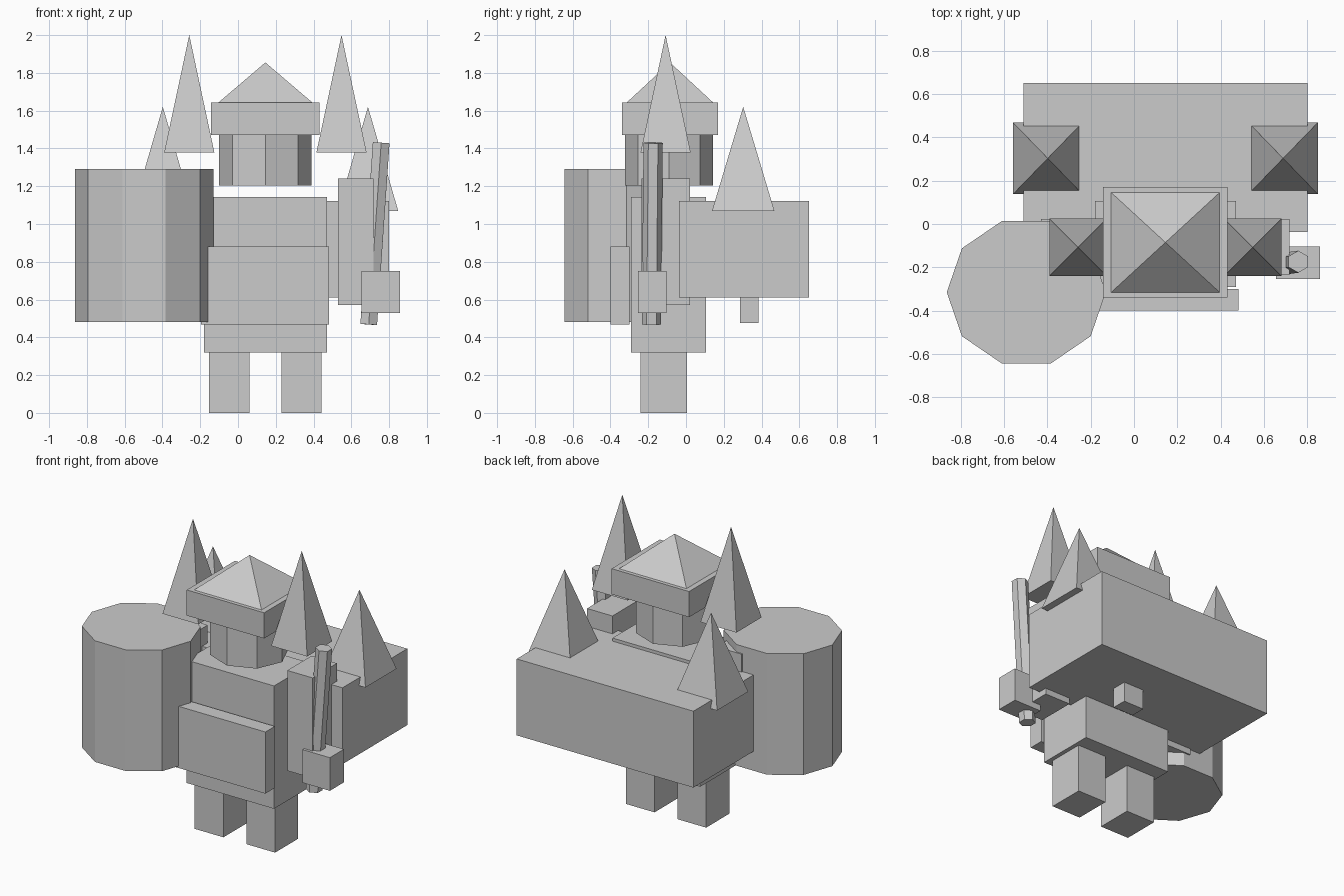
import bpy
import math
from mathutils import Matrix, Vector

if "Cube" in bpy.data.objects:
    bpy.data.objects.remove(bpy.data.objects["Cube"])

grey = bpy.data.materials.new("stone_grey")
grey.diffuse_color = (0.6, 0.6, 0.6, 1)
grey.use_nodes = True
grey.node_tree.nodes["Principled BSDF"].inputs["Base Color"].default_value = grey.diffuse_color

MID = 0.145  # x of the body's mirror plane


def finish(name):
    ob = bpy.context.object
    ob.name = name
    ob.data.materials.append(grey)
    return ob


def box(name, x, y, z):
    """Box from (min, max) pairs on each axis."""
    bpy.ops.mesh.primitive_cube_add(size=1)
    ob = finish(name)
    ob.data.transform(Matrix.LocRotScale(
        Vector([sum(r) / 2 for r in (x, y, z)]), None,
        Vector([r[1] - r[0] for r in (x, y, z)])))
    return ob


def prism(name, sides, centre, rx, ry, z):
    """Upright flat-sided prism with its first corner on +x."""
    bpy.ops.mesh.primitive_cylinder_add(vertices=sides, radius=1, depth=1)
    ob = finish(name)
    ob.data.transform(Matrix.Rotation(math.pi / 2, 4, 'Z'))
    ob.data.transform(Matrix.LocRotScale(
        Vector((*centre, sum(z) / 2)), None, Vector((rx, ry, z[1] - z[0]))))
    return ob


def pyramid(name, centre, hx, hy, z):
    """Four-sided pyramid with its base edges along x and y."""
    bpy.ops.mesh.primitive_cone_add(vertices=4, radius1=math.sqrt(2), radius2=0, depth=1)
    ob = finish(name)
    ob.data.transform(Matrix.Rotation(math.pi / 4, 4, 'Z'))
    ob.data.transform(Matrix.LocRotScale(
        Vector((*centre, sum(z) / 2)), None, Vector((hx, hy, z[1] - z[0]))))
    return ob


# Body and front plate
box("torso", (-0.18, 0.47), (-0.29, 0.107), (0.32, 1.143))
box("front_plate", (-0.195, 0.483), (-0.40, -0.30), (0.467, 0.88))

# Head, brim and pointed hat
prism("head", 8, (MID, -0.09), 0.245, 0.233, (1.205, 1.47))
box("hat_brim", (-0.142, 0.432), (-0.34, 0.17), (1.47, 1.642))
pyramid("hat_top", (MID, -0.085), 0.25, 0.23, (1.642, 1.855))

# Back block with a small peg below
box("back_block", (-0.51, 0.80), (-0.037, 0.65), (0.61, 1.122))
box("back_peg", (0.25, 0.40), (0.285, 0.385), (0.477, 0.62))

# Paired legs, arms and spikes
for s, side in ((-1, "left"), (1, "right")):
    def span(a, b):
        return tuple(sorted((MID + s * a, MID + s * b)))
    box("leg_" + side, span(0.085, 0.298), (-0.24, 0.005), (0, 0.32))
    box("arm_" + side, span(0.385, 0.573), (-0.235, 0.022), (0.57, 1.242))
    pyramid("shoulder_spike_" + side, (MID + s * 0.403, -0.108), 0.133, 0.133, (1.378, 2.0))
    pyramid("back_spike_" + side, (MID + s * 0.543, 0.303), 0.16, 0.165, (1.07, 1.62))

# Ten-sided drum on the left arm
prism("drum", 10, (-0.497, -0.315), 0.367, 0.345, (0.48, 1.292))

# Right hand holding a leaning six-sided staff
box("hand_right", (0.655, 0.858), (-0.253, -0.103), (0.53, 0.752))
low, high = Vector((0.692, -0.183, 0.468)), Vector((0.758, -0.174, 1.43))
axis = high - low
bpy.ops.mesh.primitive_cylinder_add(vertices=6, radius=0.051, depth=axis.length)
staff = finish("staff")
tilt = Vector((0, 0, 1)).rotation_difference(axis)
staff.data.transform(Matrix.LocRotScale((low + high) / 2, tilt, None))
